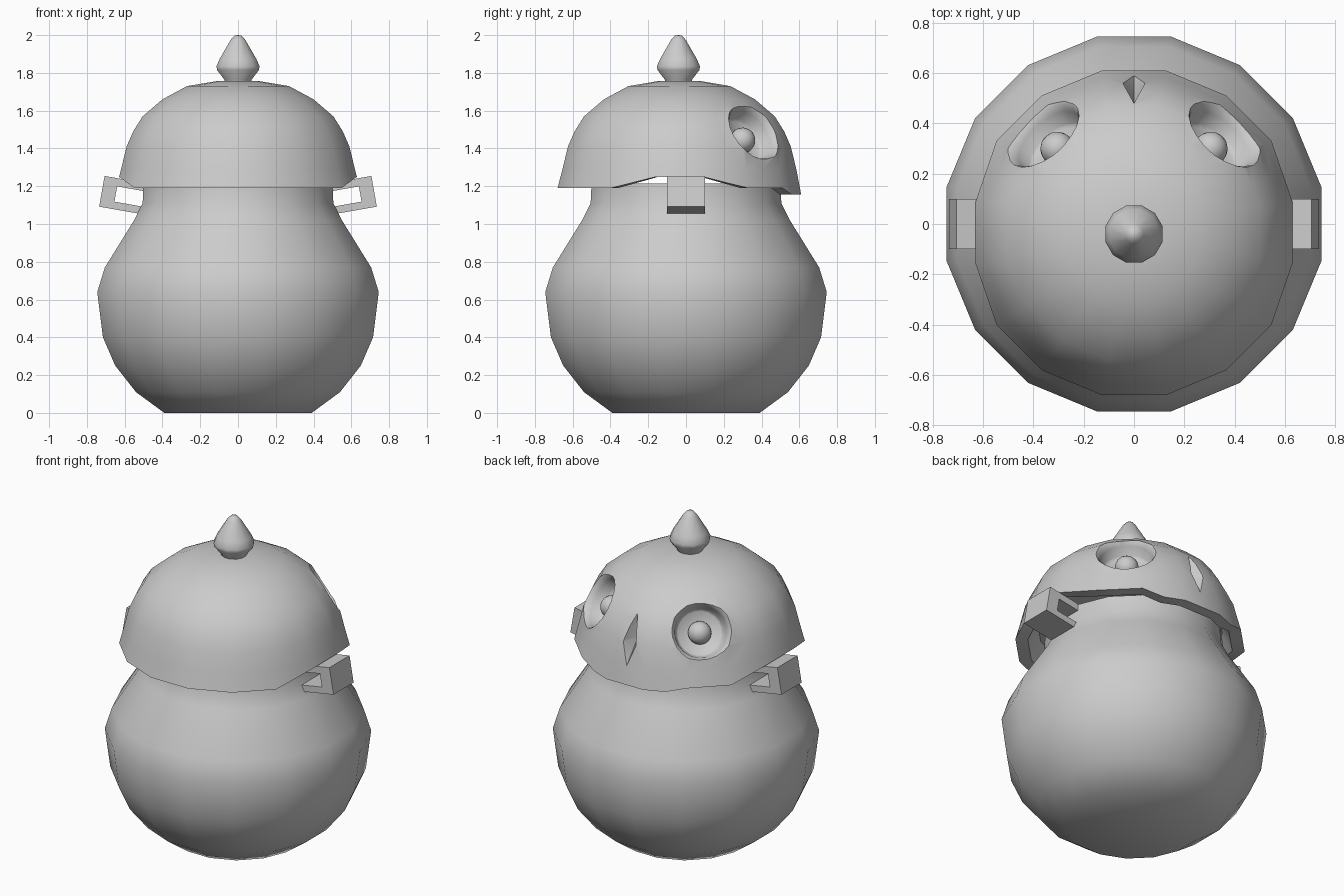
import bpy, bmesh, math
from mathutils import Vector, Matrix

if "Cube" in bpy.data.objects:
    bpy.data.objects.remove(bpy.data.objects["Cube"])

grey = bpy.data.materials.new("plain grey")
grey.use_nodes = True
COLOUR = (0.6, 0.6, 0.6, 1)
grey.diffuse_color = COLOUR
grey.node_tree.nodes["Principled BSDF"].inputs["Base Color"].default_value = COLOUR

LID_Y = -0.035
SIDES = 16
FLAT = math.cos(math.pi / SIDES)


def make(name, bm, angle=50):
    bmesh.ops.recalc_face_normals(bm, faces=bm.faces)
    mesh = bpy.data.meshes.new(name)
    bm.to_mesh(mesh)
    bm.free()
    mesh.materials.append(grey)
    ob = bpy.data.objects.new(name, mesh)
    bpy.context.collection.objects.link(ob)
    if angle:
        smooth(ob, angle)
    return ob


def smooth(ob, angle):
    bpy.ops.object.select_all(action="DESELECT")
    ob.select_set(True)
    bpy.context.view_layer.objects.active = ob
    bpy.ops.object.shade_smooth_by_angle(angle=math.radians(angle))


def lathe(profile, sides=SIDES, split=False):
    """Revolve (radius, z) points; split adds a vertex halfway along each flat side."""
    bm = bmesh.new()
    count = sides * 2 if split else sides
    rings = []
    for r, z in profile:
        if r == 0:
            rings.append([bm.verts.new((0, 0, z))] * count)
            continue
        ring = []
        for i in range(count):
            a = math.pi / sides * ((i if split else 2 * i) + 1)
            rr = r * FLAT if split and i % 2 else r
            ring.append(bm.verts.new((rr * math.cos(a), rr * math.sin(a), z)))
        rings.append(ring)
    for low, high in zip(rings, rings[1:]):
        for i in range(count):
            j = (i + 1) % count
            corners = dict.fromkeys((low[i], low[j], high[j], high[i]))
            if len(corners) > 2:
                bm.faces.new(list(corners))
    return bm


def widen(profile):
    # Profiles are measured across the flats
    return [(r / FLAT, z) for r, z in profile]


# Round body with a narrow neck
make("body", lathe(widen([
    (0, 0), (0.39, 0), (0.54, 0.11), (0.65, 0.25), (0.715, 0.4), (0.745, 0.64),
    (0.705, 0.77), (0.55, 1.02), (0.505, 1.11), (0.5, 1.215), (0, 1.215)])), 60)

# Domed lid, hollow underneath
RIM = 1.19
bm = lathe(widen([
    (0, 1.30), (0.52, 1.30), (0.575, RIM), (0.645, RIM), (0.619, 1.29), (0.59, 1.41),
    (0.555, 1.49), (0.505, 1.57), (0.4, 1.66), (0.27, 1.73), (0.11, 1.757), (0, 1.76)]),
    split=True)
for v in bm.verts:
    if abs(v.co.z - RIM) < 0.001:
        from_front = math.degrees(math.atan2(abs(v.co.x), v.co.y))
        if from_front < 25:
            v.co.z = 1.155                       # lip under the face
        else:
            from_side = abs(from_front - 90)     # raised over the handles
            lift = min(1, max(0, (33.75 - from_side) / 22.5)) * 0.06
            v.co.z += lift
            shrink = 1 - lift * 0.4
            v.co.x *= shrink
            v.co.y *= shrink
bmesh.ops.translate(bm, verts=bm.verts, vec=(0, LID_Y, 0))
lid = make("lid", bm, 0)

# Eye sockets and nose are cut from the lid
cutters = []
for side, word in ((1, "left"), (-1, "right")):
    normal = Vector((0.58 * side, 0.64, 0.5)).normalized()
    centre = Vector((0.36 * side, 0.36, 1.49))
    place = Matrix.Translation(centre) @ normal.to_track_quat("Z", "Y").to_matrix().to_4x4()
    bm = lathe([(0, -0.11), (0.125, -0.11), (0.138, -0.095), (0.15, -0.04),
                (0.162, -0.012), (0.19, 0.012), (0.21, 0.1), (0, 0.1)], 20)
    bm.transform(place)
    cutters.append(make(word + "_socket_cutter", bm, 0))

    # Eyeball resting in the socket
    bm = bmesh.new()
    bmesh.ops.create_uvsphere(bm, u_segments=16, v_segments=10, radius=0.068)
    bm.transform(place @ Matrix.Translation((0, 0, -0.095)))
    make(word + "_eyeball", bm, 60)

apex = Vector((0, 0.48, 1.40))
bm = bmesh.new()
bm.verts.new(apex)
for p in ((0, 0.48, 1.56), (0.045, 0.562, 1.39), (0, 0.585, 1.27), (-0.045, 0.562, 1.39)):
    bm.verts.new(apex + (Vector(p) - apex) * 1.1)
bmesh.ops.convex_hull(bm, input=bm.verts)
cutters.append(make("nose_cutter", bm, 0))

for cutter in cutters:
    mod = lid.modifiers.new("cut", "BOOLEAN")
    mod.operation = "DIFFERENCE"
    mod.solver = "EXACT"
    mod.object = cutter
bpy.context.view_layer.update()
cut_mesh = bpy.data.meshes.new_from_object(
    lid.evaluated_get(bpy.context.evaluated_depsgraph_get()))
lid.modifiers.clear()
lid.data = cut_mesh
for cutter in cutters:
    bpy.data.objects.remove(cutter)
smooth(lid, 50)

# Pointed knob
bm = lathe([(0, 1.74), (0.07, 1.74), (0.075, 1.765), (0.115, 1.815), (0.118, 1.835),
            (0.1, 1.875), (0.04, 1.975), (0.02, 1.997), (0, 2.0)], 12)
bmesh.ops.translate(bm, verts=bm.verts, vec=(0, LID_Y - 0.005, 0))
make("knob", bm, 60)

# Tilted bracket handles, open toward the neck
TILT = math.radians(10)
for side, word in ((1, "left"), (-1, "right")):
    bm = bmesh.new()
    outline = []
    for u, w in ((-0.24, 0), (0, 0), (0, 0.165), (-0.24, 0.165),
                 (-0.24, 0.122), (-0.075, 0.122), (-0.075, 0.04), (-0.24, 0.04)):
        x = 0.735 + u * math.cos(TILT) - w * math.sin(TILT)
        z = 1.092 + u * math.sin(TILT) + w * math.cos(TILT)
        outline.append(bm.verts.new((x * side, -0.1, z)))
    face = bm.faces.new(outline)
    moved = bmesh.ops.extrude_face_region(bm, geom=[face])["geom"]
    bmesh.ops.translate(bm, vec=(0, 0.2, 0),
                        verts=[g for g in moved if isinstance(g, bmesh.types.BMVert)])
    make(word + "_handle", bm, 0)
